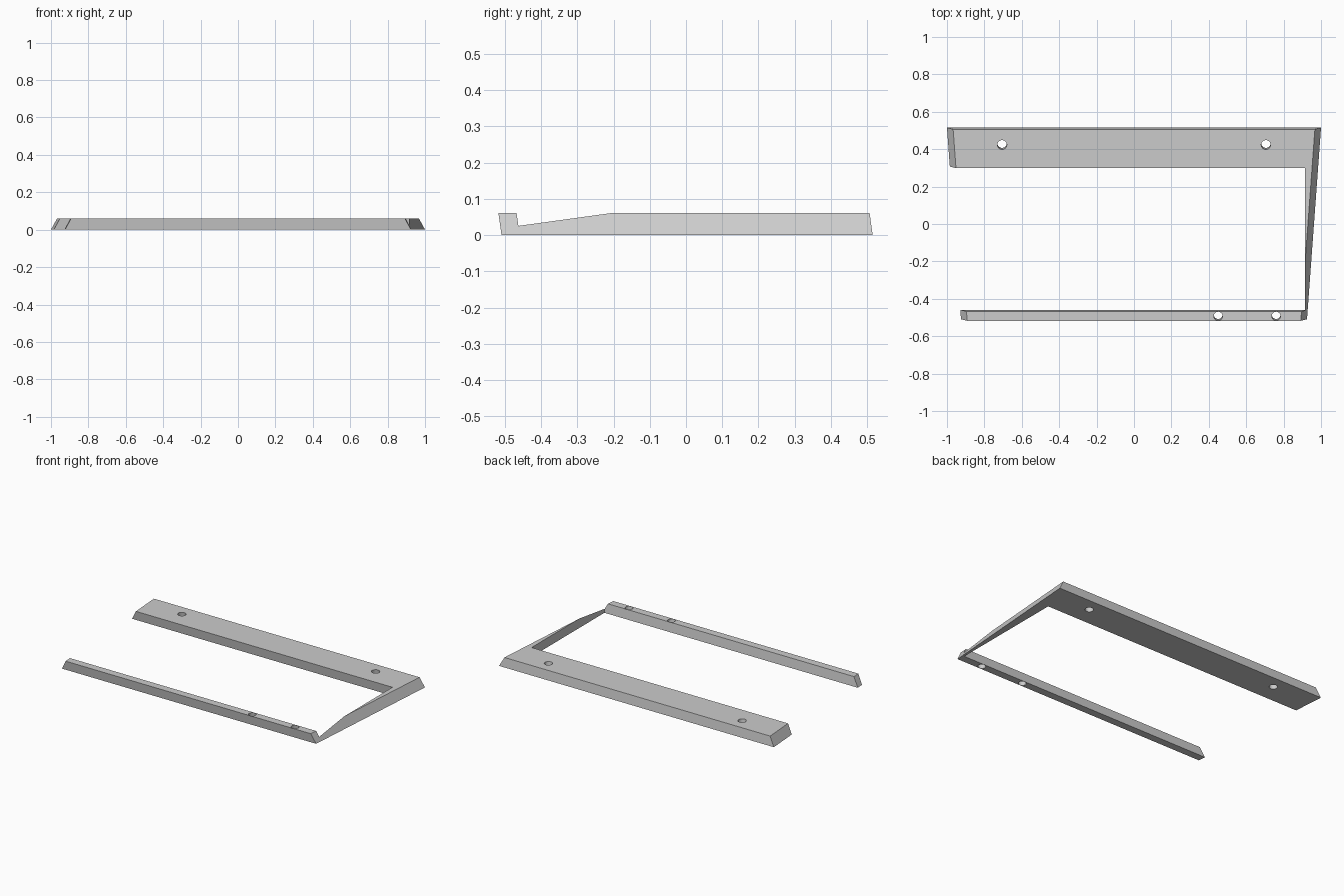
import bpy, bmesh
from mathutils import Matrix

HEIGHT = 0.061
LEAN = -0.14      # whole plate leans forward: y shift per unit of height
INSET = 0.033     # side faces slope inward by this much at the top

if "Cube" in bpy.data.objects:
    bpy.data.objects.remove(bpy.data.objects["Cube"], do_unlink=True)

grey = bpy.data.materials.new("plain_grey")
grey.use_nodes = True
colour = (0.6, 0.6, 0.6, 1)
grey.diffuse_color = colour
grey.node_tree.nodes["Principled BSDF"].inputs["Base Color"].default_value = colour


def add_object(name, bm):
    bmesh.ops.recalc_face_normals(bm, faces=bm.faces)
    mesh = bpy.data.meshes.new(name)
    bm.to_mesh(mesh)
    bm.free()
    mesh.materials.append(grey)
    obj = bpy.data.objects.new(name, mesh)
    bpy.context.scene.collection.objects.link(obj)
    return obj


def loft(name, lower, upper, z0, z1):
    """Solid between two four-sided outlines."""
    bm = bmesh.new()
    a = [bm.verts.new((x, y, z0)) for x, y in lower]
    b = [bm.verts.new((x, y, z1)) for x, y in upper]
    bm.faces.new(a)
    bm.faces.new(b)
    for i in range(4):
        j = (i + 1) % 4
        bm.faces.new((a[i], a[j], b[j], b[i]))
    return add_object(name, bm)


def hole_cutter(x, y, radius):
    bm = bmesh.new()
    bmesh.ops.create_cone(bm, cap_ends=True, segments=32, radius1=radius,
                          radius2=radius, depth=0.4,
                          matrix=Matrix.Translation((x, y, 0)))
    return add_object("hole_cutter", bm)


def outline(inset):
    back, front = 1 - inset, 0.925 - inset
    return [(-front, -0.509), (front, -0.509), (back, 0.515), (-back, 0.515)]


# Tapered plate with sloping sides
frame = loft("bracket_frame", outline(0), outline(INSET), 0, HEIGHT)

# Window that is open on the right, and the screw holes
window = [(-2, -0.459), (0.915, -0.459), (0.915, 0.307), (-2, 0.307)]
cutters = [loft("window_cutter", window, window, -0.2, 0.2)]
cutters += [hole_cutter(x, 0.432, 0.025) for x in (-0.705, 0.705)]
cutters += [hole_cutter(x, -0.484, 0.0235) for x in (0.45, 0.76)]
for cutter in cutters:
    cutter.hide_render = True
    cut = frame.modifiers.new("cut", "BOOLEAN")
    cut.operation = "DIFFERENCE"
    cut.solver = "EXACT"
    cut.object = cutter

# Apply the cuts and remove the cutters
bpy.context.view_layer.update()
graph = bpy.context.evaluated_depsgraph_get()
result = bpy.data.meshes.new_from_object(frame.evaluated_get(graph))
frame.modifiers.clear()
frame.data = result
for cutter in cutters:
    bpy.data.objects.remove(cutter, do_unlink=True)

# Lean the bars and holes forward together
for vert in frame.data.vertices:
    vert.co.y += LEAN * vert.co.z
frame.data.update()
